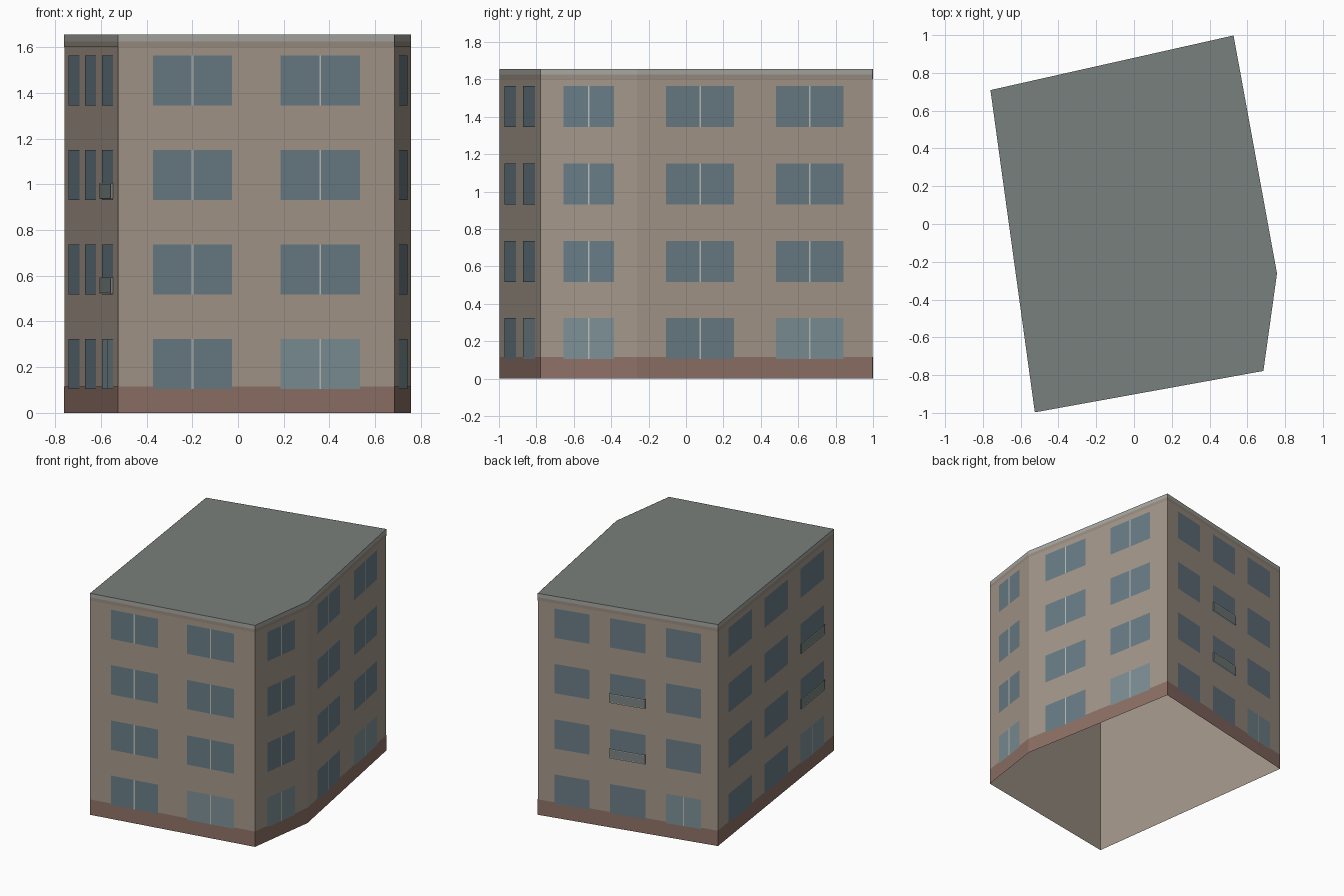
import bpy
from mathutils import Vector

if "Cube" in bpy.data.objects:
    bpy.data.objects.remove(bpy.data.objects["Cube"])

# footprint corners, counter-clockwise from the front left
CORNERS = [Vector(p) for p in [(-0.525, -0.997, 0), (0.685, -0.778, 0), (0.757, -0.262, 0),
                               (0.527, 0.998, 0), (-0.76, 0.709, 0)]]
H = 1.655
N = len(CORNERS)
FLOORS = [0.105, 0.517, 0.931, 1.345]
WIN_H = 0.219


def material(name, color):
    m = bpy.data.materials.new(name)
    m.diffuse_color = (*color, 1)
    m.use_nodes = True
    m.node_tree.nodes["Principled BSDF"].inputs["Base Color"].default_value = m.diffuse_color
    return m


WALL = material("plaster", (0.37, 0.31, 0.255))
TRIM = material("trim", (0.32, 0.265, 0.215))
BRICK = material("plinth", (0.27, 0.165, 0.135))
ROOF = material("roof", (0.19, 0.215, 0.2))
CORNICE = material("cornice", (0.38, 0.38, 0.355))
GLASS = material("glass", (0.14, 0.2, 0.235))
DOOR = material("door_glass", (0.2, 0.275, 0.3))
BAR = material("bar", (0.5, 0.5, 0.47))
RAIL = material("balcony_glass", (0.19, 0.23, 0.22))


def build(name, quads, mat):
    verts = [v for q in quads for v in q]
    faces, k = [], 0
    for q in quads:
        faces.append(list(range(k, k + len(q))))
        k += len(q)
    me = bpy.data.meshes.new(name)
    me.from_pydata(verts, [], faces)
    me.materials.append(mat)
    bpy.context.collection.objects.link(bpy.data.objects.new(name, me))


def wall_point(i, t, z, off):
    a, b = CORNERS[i], CORNERS[(i + 1) % N]
    d = (b - a).normalized()
    return a.lerp(b, t) + Vector((d.y, -d.x, 0)) * off + Vector((0, 0, z))


def panel(i, t0, t1, z0, z1, off):
    return [wall_point(i, t, z, off) for t, z in ((t0, z0), (t1, z0), (t1, z1), (t0, z1))]


def ring(z0, z1, off):
    return [panel(i, 0, 1, z0, z1, off) for i in range(N)]


# shell open at the bottom, with flat roof and bands
build("walls", ring(0, H, 0), WALL)
build("roof", [[c + Vector((0, 0, H)) for c in CORNERS]], ROOF)
build("plinth", ring(0, 0.115, 0.001), BRICK)
build("cornice", ring(1.626, H, 0.001), CORNICE)
build("frieze", ring(1.602, 1.626, 0.001), TRIM)

# per wall: window centres, half width, mullions on all floors, balcony column
three = [0.19, 0.5, 0.81]
LAYOUT = [([0.269, 0.731], 0.143, True, None),
          ([0.5], 0.263, True, None),
          ([0.267, 0.733], 0.144, True, None),
          (three, 0.098, False, 1),
          (three, 0.102, False, 2)]

windows, doors, mullions, glass, rails = [], [], [], [], []
DEPTH = 0.012
for i, (centres, hw, split, balcony) in enumerate(LAYOUT):
    length = (CORNERS[(i + 1) % N] - CORNERS[i]).length
    for f, z in enumerate(FLOORS):
        for c, t in enumerate(centres):
            door = f == 0 and c == len(centres) - 1
            (doors if door else windows).append(panel(i, t - hw, t + hw, z, z + WIN_H, 0.002))
            if split or door:
                w = 0.004 / length
                mullions.append(panel(i, t - w, t + w, z, z + WIN_H, 0.003))
            if balcony == c and f in (1, 2):
                t0, t1, zb, zt = t - hw, t + hw, z + 0.004, z + 0.075
                glass.append(panel(i, t0, t1, zb, zt, DEPTH))
                for s in (t0, t1):
                    glass.append([wall_point(i, s, zz, o) for zz, o in
                                  ((zb, 0.002), (zb, DEPTH), (zt, DEPTH), (zt, 0.002))])
                for r in (zb, zt - 0.006):
                    rails.append(panel(i, t0, t1, r, r + 0.006, DEPTH + 0.001))

build("windows", windows, GLASS)
build("doors", doors, DOOR)
build("mullions", mullions, BAR)
build("balcony_panels", glass, RAIL)
build("balcony_rails", rails, BAR)
